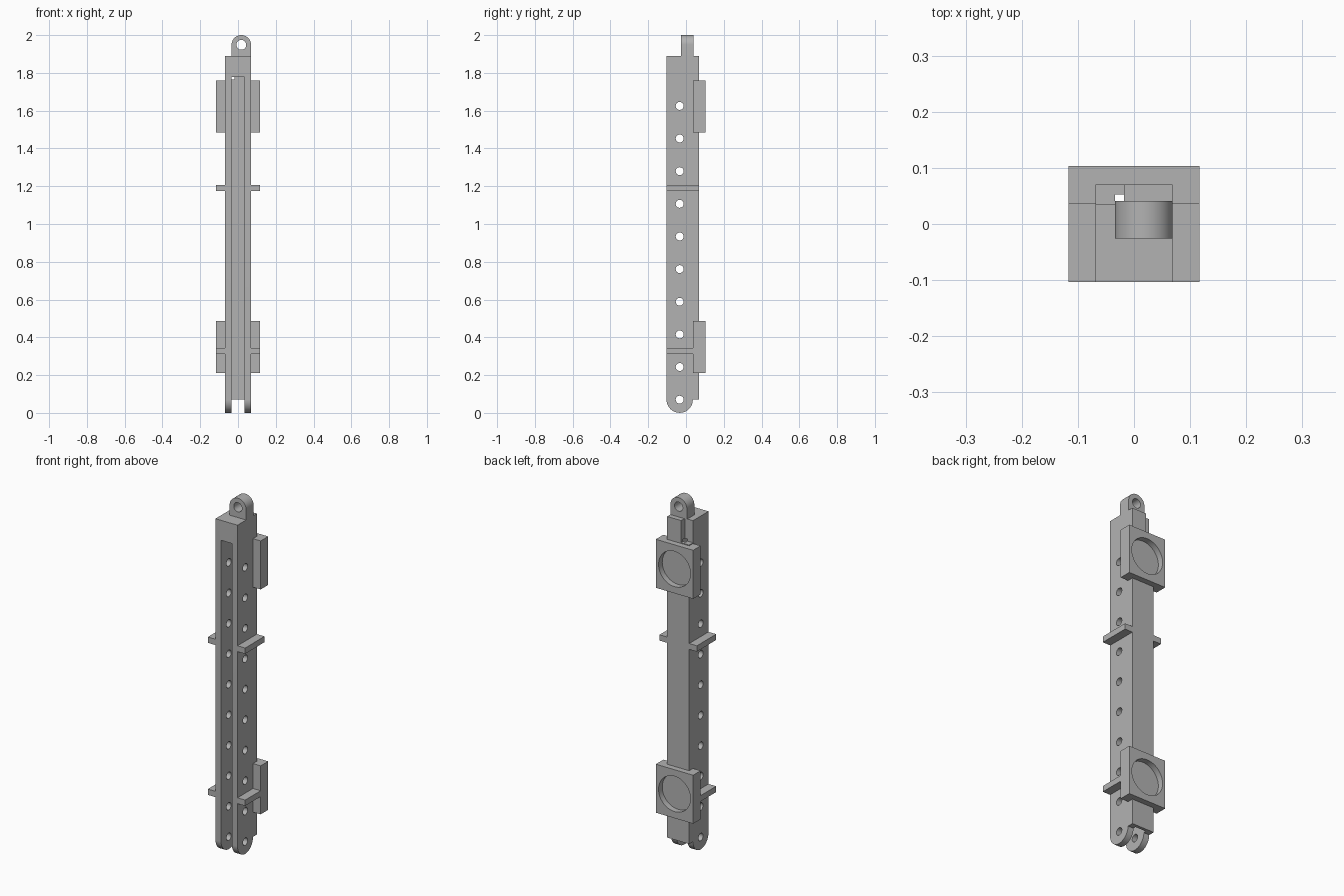
import bpy, bmesh, math
from math import sin, cos, pi
from mathutils import Vector

cube = bpy.data.objects.get("Cube")
if cube:
    bpy.data.objects.remove(cube, do_unlink=True)

grey = bpy.data.materials.new("plain grey")
grey.use_nodes = True
grey.diffuse_color = (0.45, 0.45, 0.45, 1)
grey.node_tree.nodes["Principled BSDF"].inputs["Base Color"].default_value = grey.diffuse_color

# Shared dimensions
HALF = 0.069            # half width of the beam
FRONT, BACK = -0.103, 0.07
LEG_BACK = 0.036        # back of the forked feet
PIN_Y = (FRONT + LEG_BACK) / 2
PIN_Z = 0.07
TOP = 1.89
WIDE = 0.117            # half width of plates and ribs


def prism(name, points, vector):
    """Extrude a planar outline along a vector."""
    bm = bmesh.new()
    face = bm.faces.new([bm.verts.new(p) for p in points])
    new = bmesh.ops.extrude_face_region(bm, geom=[face])["geom"]
    bmesh.ops.translate(bm, vec=Vector(vector),
                        verts=[v for v in new if isinstance(v, bmesh.types.BMVert)])
    bmesh.ops.recalc_face_normals(bm, faces=bm.faces)
    mesh = bpy.data.meshes.new(name)
    bm.to_mesh(mesh)
    bm.free()
    mesh.materials.append(grey)
    obj = bpy.data.objects.new(name, mesh)
    bpy.context.collection.objects.link(obj)
    return obj


def box(name, x, y, z):
    outline = [(x[0], y[0], z[0]), (x[1], y[0], z[0]), (x[1], y[1], z[0]), (x[0], y[1], z[0])]
    return prism(name, outline, (0, 0, z[1] - z[0]))


def arc(u, v, r, start, end, steps):
    angles = [start + (end - start) * i / steps for i in range(steps + 1)]
    return [(u + r * cos(a), v + r * sin(a)) for a in angles]


def rod_x(y, z, r):
    ring = arc(y, z, r, 0, 2 * pi, 32)[:-1]
    return prism("hole_cutter", [(-0.2, a, b) for a, b in ring], (0.4, 0, 0))


def rod_y(x, z, r, y0, y1):
    ring = arc(x, z, r, 0, 2 * pi, 64)[:-1]
    return prism("bore_cutter", [(a, y0, b) for a, b in ring], (0, y1 - y0, 0))


def cut(obj, cutter):
    mod = obj.modifiers.new("cut", "BOOLEAN")
    mod.operation, mod.solver, mod.object = "DIFFERENCE", "EXACT", cutter
    bpy.context.view_layer.objects.active = obj
    bpy.ops.object.modifier_apply(modifier=mod.name)
    bpy.data.objects.remove(cutter, do_unlink=True)


# Main beam: rounded forked foot, stepped back wall
profile = arc(PIN_Y, PIN_Z, LEG_BACK - PIN_Y, -pi, 0, 32)
profile += [(BACK, PIN_Z), (BACK, TOP), (FRONT, TOP)]
beam = prism("beam", [(-HALF, y, z) for y, z in profile], (2 * HALF, 0, 0))
cut(beam, box("channel_cutter", (-0.034, 0.034), (-0.3, 0.053), (-0.2, 1.777)))
cut(beam, box("notch_cutter", (-0.2, -0.018), (LEG_BACK, 0.2), (1.765, 2.1)))
for i in range(10):
    cut(beam, rod_x(PIN_Y, PIN_Z + 0.1728 * i, 0.021))

# Top lug with its pin hole
lug_x, lug_r, lug_z = 0.0175, 0.0515, 1.9485
outline = arc(lug_x, lug_z, lug_r, 0, pi, 32)
outline += [(lug_x - lug_r, TOP), (lug_x + lug_r, TOP)]
lug = prism("top_lug", [(x, -0.026, z) for x, z in outline], (0, 0.067, 0))
cut(lug, rod_y(lug_x, lug_z, 0.026, -0.2, 0.2))

# Back plates that wrap the beam, each with a round recess
plates = []
for name, z in (("lower", 0.348), ("upper", 1.623)):
    plate = box(name + "_plate", (-WIDE, WIDE), (LEG_BACK, 0.103), (z - 0.1375, z + 0.1375))
    cut(plate, box("beam_cutter", (-HALF, HALF), (-0.1, BACK), (z - 0.3, z + 0.3)))
    cut(plate, rod_y(0, z, 0.1, BACK, 0.2))
    plates.append(plate)

# Side ribs
for side, s in (("left", 1), ("right", -1)):
    for name, z, back in (("lower", 0.328, LEG_BACK), ("upper", 1.19, BACK)):
        box(f"{name}_{side}_rib", sorted((s * HALF, s * WIDE)), (FRONT, back), (z - 0.0165, z + 0.0165))

# Smooth the round surfaces, keep the edges sharp
for obj in (beam, lug, *plates):
    bpy.ops.object.select_all(action="DESELECT")
    obj.select_set(True)
    bpy.context.view_layer.objects.active = obj
    bpy.ops.object.shade_smooth_by_angle(angle=math.radians(30))
